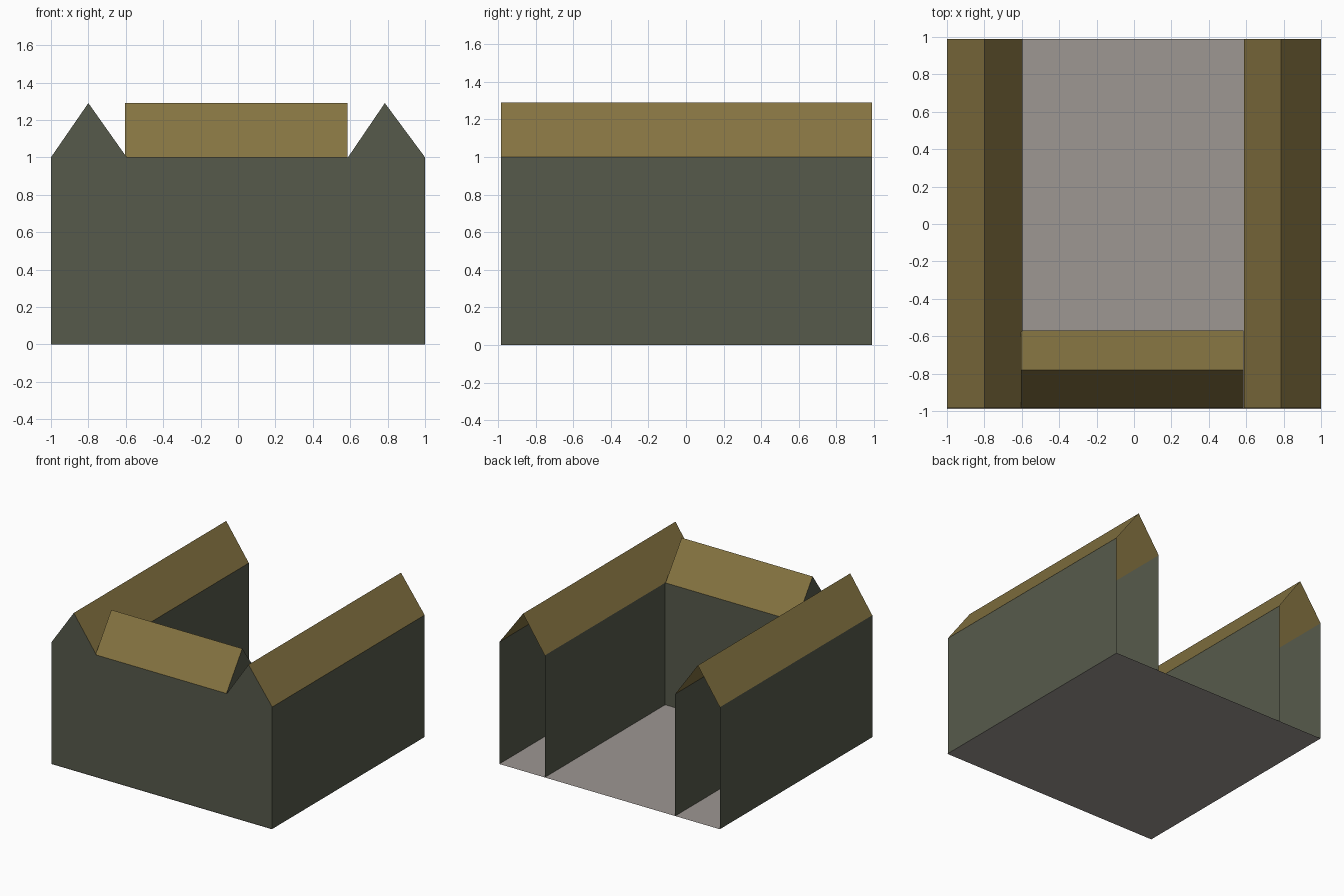
import bpy

if "Cube" in bpy.data.objects:
    bpy.data.objects.remove(bpy.data.objects["Cube"])

EAVE, RIDGE = 1.0, 1.29
FRONT, BACK = -0.985, 0.99
REAR_OF_FRONT = -0.57          # courtyard side of the front range
FRONT_RIDGE = -0.78


def material(name, rgb):
    m = bpy.data.materials.new(name)
    m.diffuse_color = (*rgb, 1)
    m.use_nodes = True
    m.node_tree.nodes["Principled BSDF"].inputs["Base Color"].default_value = m.diffuse_color
    return m


WALL = material("grey green wall", (0.094, 0.102, 0.071))
ROOF = material("ochre roof", (0.235, 0.173, 0.053))
FLOOR = material("pale grey floor", (0.34, 0.31, 0.29))


def sheet(name, faces, mat):
    """Object made of separate flat polygons given by their corner points."""
    verts = [p for f in faces for p in f]
    idx, n = [], 0
    for f in faces:
        idx.append(list(range(n, n + len(f))))
        n += len(f)
    me = bpy.data.meshes.new(name)
    me.from_pydata(verts, [], idx)
    me.materials.append(mat)
    ob = bpy.data.objects.new(name, me)
    bpy.context.collection.objects.link(ob)
    return ob


def wall(x0, y0, x1, y1):
    """Vertical wall from the ground to the eaves, facing right of its direction."""
    return [(x0, y0, 0), (x1, y1, 0), (x1, y1, EAVE), (x0, y0, EAVE)]


# Ground floor slab, one sheet over the whole footprint
sheet("floor", [[(-1, -0.99, 0), (1, -0.99, 0), (1, BACK, 0), (-1, BACK, 0)]], FLOOR)

# Front wall and the courtyard wall behind it
L, R = -0.595, 0.588
sheet("front_wall", [wall(-1, FRONT, 1, FRONT)], WALL)
sheet("courtyard_rear_wall", [wall(R, REAR_OF_FRONT, L, REAR_OF_FRONT)], WALL)

# Side wings: outer and inner walls, front gable, two roof slopes, open back end
for side, (x0, xm, x1) in {"left": (-1, -0.80, L), "right": (R, 0.785, 1)}.items():
    y_left = FRONT if side == "left" else REAR_OF_FRONT
    y_right = REAR_OF_FRONT if side == "left" else FRONT
    sheet(side + "_wing_walls", [wall(x0, BACK, x0, y_left),
                                 wall(x1, y_right, x1, BACK)], WALL)
    sheet(side + "_wing_gable", [[(x0, FRONT, EAVE), (x1, FRONT, EAVE),
                                  (xm, FRONT, RIDGE)]], WALL)
    sheet(side + "_wing_roof", [
        [(x0, BACK, EAVE), (x0, FRONT, EAVE), (xm, FRONT, RIDGE), (xm, BACK, RIDGE)],
        [(x1, FRONT, EAVE), (x1, BACK, EAVE), (xm, BACK, RIDGE), (xm, FRONT, RIDGE)],
    ], ROOF)

# Front range roof with a small gable at each end
A, B = -0.603, 0.585
sheet("front_roof", [
    [(A, FRONT, EAVE), (B, FRONT, EAVE), (B, FRONT_RIDGE, RIDGE), (A, FRONT_RIDGE, RIDGE)],
    [(B, REAR_OF_FRONT, EAVE), (A, REAR_OF_FRONT, EAVE),
     (A, FRONT_RIDGE, RIDGE), (B, FRONT_RIDGE, RIDGE)],
], ROOF)
sheet("front_roof_gables", [
    [(A, REAR_OF_FRONT, EAVE), (A, FRONT, EAVE), (A, FRONT_RIDGE, RIDGE)],
    [(B, FRONT, EAVE), (B, REAR_OF_FRONT, EAVE), (B, FRONT_RIDGE, RIDGE)],
], WALL)
